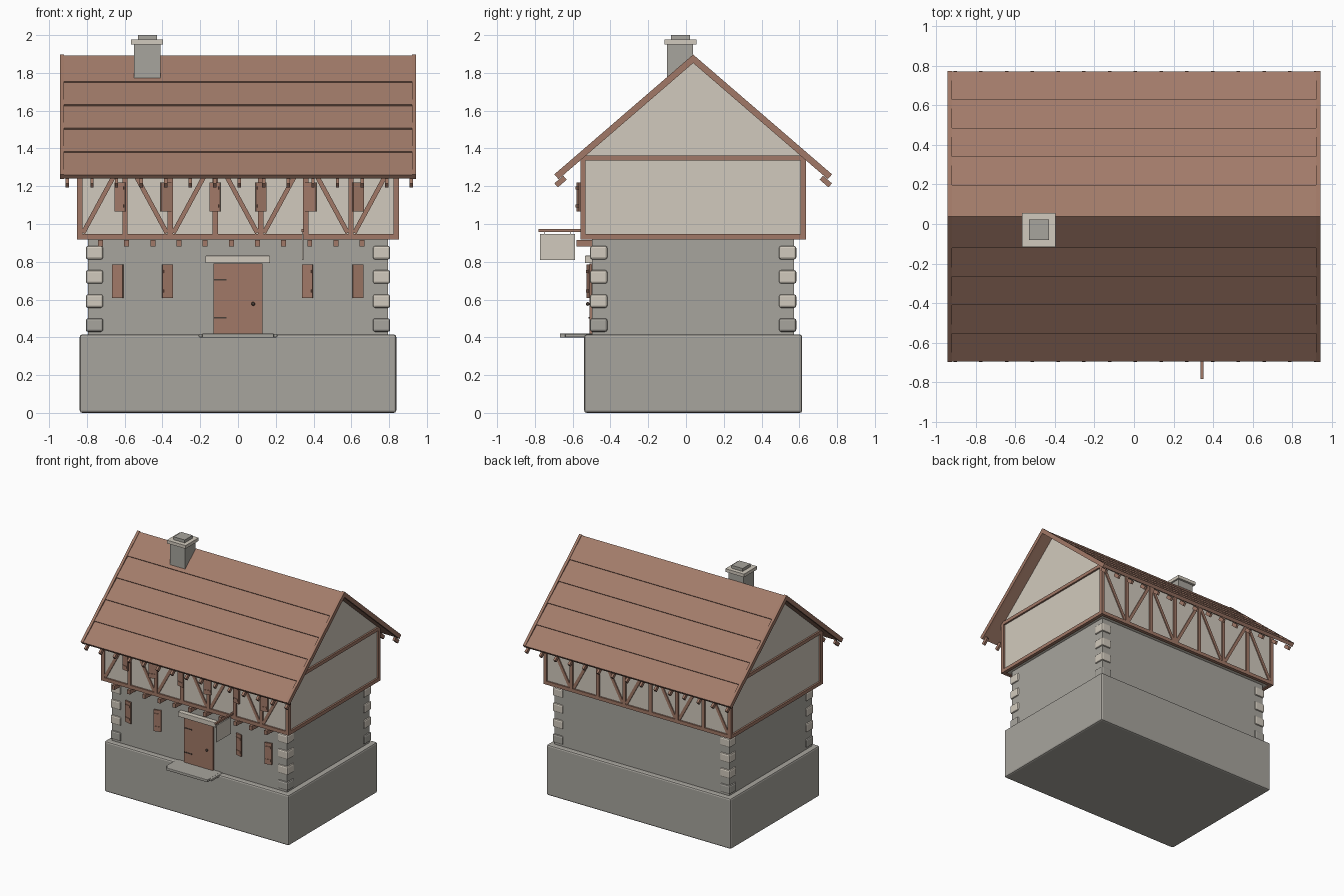
import bpy, bmesh, math
from mathutils import Matrix, Vector

if "Cube" in bpy.data.objects:
    bpy.data.objects.remove(bpy.data.objects["Cube"])

CY = 0.038  # depth position of the ridge and house centre


def material(name, r, g, b):
    m = bpy.data.materials.new(name)
    m.diffuse_color = (r, g, b, 1)
    m.use_nodes = True
    m.node_tree.nodes["Principled BSDF"].inputs["Base Color"].default_value = m.diffuse_color
    return m


STONE = material("grey stone", 0.39, 0.375, 0.34)
PLASTER = material("pale plaster", 0.64, 0.59, 0.51)
TIMBER = material("brown timber", 0.355, 0.19, 0.135)
TILE = material("clay roof", 0.365, 0.2, 0.145)
IRON = material("dark iron", 0.07, 0.05, 0.04)


def finish(name, bm, mat, bevel=0):
    bmesh.ops.recalc_face_normals(bm, faces=bm.faces[:])
    me = bpy.data.meshes.new(name)
    bm.to_mesh(me)
    bm.free()
    me.materials.append(mat)
    ob = bpy.data.objects.new(name, me)
    bpy.context.collection.objects.link(ob)
    if bevel:
        mod = ob.modifiers.new("soft edges", "BEVEL")
        mod.width = bevel
        mod.segments = 2
    return ob


def block(centre, size, rot=None):
    """Box as (centre, size, rotation)."""
    return Vector(centre), Vector(size), rot or Matrix()


def span(x0, x1, y0, y1, z0, z1):
    return block(((x0 + x1) / 2, (y0 + y1) / 2, (z0 + z1) / 2), (x1 - x0, y1 - y0, z1 - z0))


def boxes(name, mat, items, bevel=0):
    bm = bmesh.new()
    for c, s, r in items:
        bmesh.ops.create_cube(bm, size=1, matrix=Matrix.Translation(c) @ r @ Matrix.Diagonal((*s, 1)))
    return finish(name, bm, mat, bevel)


def prism(name, mat, outline, x0, x1):
    """Extrude a closed (y, z) outline along x."""
    bm = bmesh.new()
    face = bm.faces.new([bm.verts.new((x0, y, z)) for y, z in outline])
    ext = bmesh.ops.extrude_face_region(bm, geom=[face])
    bmesh.ops.translate(bm, vec=(x1 - x0, 0, 0),
                        verts=[v for v in ext["geom"] if isinstance(v, bmesh.types.BMVert)])
    return finish(name, bm, mat)


# Stone base and ground floor
boxes("foundation", STONE, [span(-0.838, 0.838, CY - 0.577, CY + 0.577, 0, 0.415)], 0.013)
boxes("ground_floor_wall", STONE, [span(-0.795, 0.795, CY - 0.535, CY + 0.535, 0.4, 0.925)])

# Corner stones: the lowest row is grey, the others pale
for name, mat, rows in (("grey_corner_stones", STONE, [0.465]),
                        ("pale_corner_stones", PLASTER, [0.592, 0.72, 0.848])):
    boxes(name, mat, [block((sx * 0.76, CY + sy * 0.5, z), (0.092, 0.092, 0.072))
                      for z in rows for sx in (-1, 1) for sy in (-1, 1)], 0.012)

# Front door, lintel, knob and doorstep
boxes("door", TIMBER, [span(-0.13, 0.13, -0.512, -0.48, 0.415, 0.792)])
boxes("door_lintel", PLASTER, [span(-0.172, 0.17, -0.535, -0.48, 0.793, 0.832)], 0.003)
boxes("door_hinges", IRON, [span(-0.128, -0.06, -0.515, -0.51, z, z + 0.008) for z in (0.5, 0.7)])
bm = bmesh.new()
bmesh.ops.create_uvsphere(bm, u_segments=12, v_segments=8, radius=0.01,
                          matrix=Matrix.Translation((0.08, -0.52, 0.577)))
finish("door_knob", bm, IRON)
boxes("doorstep", STONE, [span(-0.19, 0.19, -0.668, -0.48, 0.398, 0.42),
                          span(-0.208, 0.208, -0.64, -0.48, 0.4, 0.418)], 0.004)


# Open shutters, each pair swung slightly away from the wall
def shutters(name, xs, y, z, height):
    items = []
    for i, x in enumerate(xs):
        r = Matrix.Rotation(math.radians(-14 if i % 2 == 0 else 14), 4, "Z")
        items.append(block((x, y, z), (0.058, 0.012, height), r))
        for dz in (-0.3, 0.3):
            items.append(block(Vector((x, y, z + dz * height)) + r @ Vector((0, -0.008, 0)),
                               (0.046, 0.005, 0.016), r))
    boxes(name, TIMBER, items)


shutters("lower_shutters", (-0.637, -0.373, 0.368, 0.635), -0.513, 0.697, 0.175)
shutters("upper_shutters", (-0.625, -0.38, -0.122, 0.122, 0.385, 0.637), -0.568, 1.143, 0.155)

# Upper floor with its gables, one plaster body
prism("upper_floor_wall", PLASTER,
      [(CY - 0.585, 0.925), (CY + 0.585, 0.925), (CY + 0.585, 1.36), (CY, 1.868), (CY - 0.585, 1.36)],
      -0.838, 0.838)

# Timber frame: sill and top beams, posts and alternating braces
HX, HY, T = 0.852, 0.597, 0.028
frame = []
for z0, z1 in ((0.918, 0.947), (1.335, 1.363)):
    for s in (-1, 1):
        frame.append(block((0, CY + s * (HY - T / 2), (z0 + z1) / 2), (2 * HX, T, z1 - z0)))
        frame.append(block((s * (HX - T / 2), CY, (z0 + z1) / 2), (T, 2 * HY - 2 * T, z1 - z0)))
posts = [-0.838 + i * 1.676 / 7 for i in range(8)]
for s in (-1, 1):
    y = CY + s * (HY - T / 2)
    for x in posts:
        frame.append(block((x, y, 1.141), (T, T, 0.39)))
    for i in range(7):
        a, b = posts[i] + T / 2, posts[i + 1] - T / 2
        d = Vector((b - a, 0, 0.39 if i % 2 == 0 else -0.39))
        r = Matrix.Rotation(-math.atan2(d.z, d.x), 4, "Y")
        frame.append(block(((a + b) / 2, y + s * -0.002, 1.141), (d.length - 0.015, T - 0.004, 0.024), r))
boxes("timber_frame", TIMBER, frame)

# Floor joist ends under the front overhang
boxes("joist_ends", TIMBER, [block((-0.728 + i * 0.1385, -0.535, 0.899), (0.026, 0.09, 0.034))
                             for i in range(11)])

# Roof: stepped courses on both slopes
RUN, RISE, TOP = 0.735, 0.634, 1.897
ANG = math.atan2(RISE, RUN)
NORMAL = Vector((math.sin(ANG), math.cos(ANG)))


def on_slope(t, h):
    """Offset from the ridge and height at fraction t of the slope, h above it."""
    return t * RUN + NORMAL.x * h, TOP - t * RISE + NORMAL.y * h


courses = [on_slope(0, -0.008)]
courses[0] = (0, courses[0][1])
for i in range(5):
    t = 0.22 + i * 0.195
    courses += [on_slope(t, -0.003), on_slope(t, -0.012)]
under = [on_slope(1, -0.03), (0, TOP - 0.03 / NORMAL.y)]
for name, s in (("front_roof", -1), ("back_roof", 1)):
    prism(name, TILE, [(CY + s * y, z) for y, z in courses + under], -0.93, 0.93)

# Verge boards along the gable edges
half = [(0, TOP), on_slope(1, 0), on_slope(1, -0.034), (0, TOP - 0.034 / NORMAL.y)]
for name, x in (("left", -0.942), ("right", 0.92)):
    for side, s in (("front", -1), ("back", 1)):
        prism(f"{name}_{side}_verge_board", TIMBER, [(CY + s * y, z) for y, z in half], x, x + 0.022)

# Rafter tails hanging below both eaves
tails = []
for s in (-1, 1):
    rot = Matrix.Rotation(-s * ANG, 4, "X")
    for i in range(15):
        tails.append(block((-0.903 + i * 0.13, CY + s * 0.702, 1.225), (0.018, 0.062, 0.028), rot))
boxes("rafter_tails", TIMBER, tails)

# Chimney
boxes("chimney_stack", STONE, [span(-0.55, -0.41, -0.1, 0.037, 1.65, 1.955),
                               span(-0.53, -0.428, -0.08, 0.022, 1.96, 2.0)])
boxes("chimney_cap", PLASTER, [span(-0.566, -0.396, -0.115, 0.055, 1.95, 1.976)])

# Hanging sign board on its bracket
boxes("sign_bracket", TIMBER, [span(0.336, 0.35, -0.782, -0.54, 0.958, 0.973)])
boxes("sign_board", PLASTER, [span(0.339, 0.347, -0.772, -0.587, 0.81, 0.948)])
boxes("sign_hooks", IRON, [span(0.341, 0.345, y, y + 0.004, 0.945, 0.962) for y in (-0.75, -0.612)])
